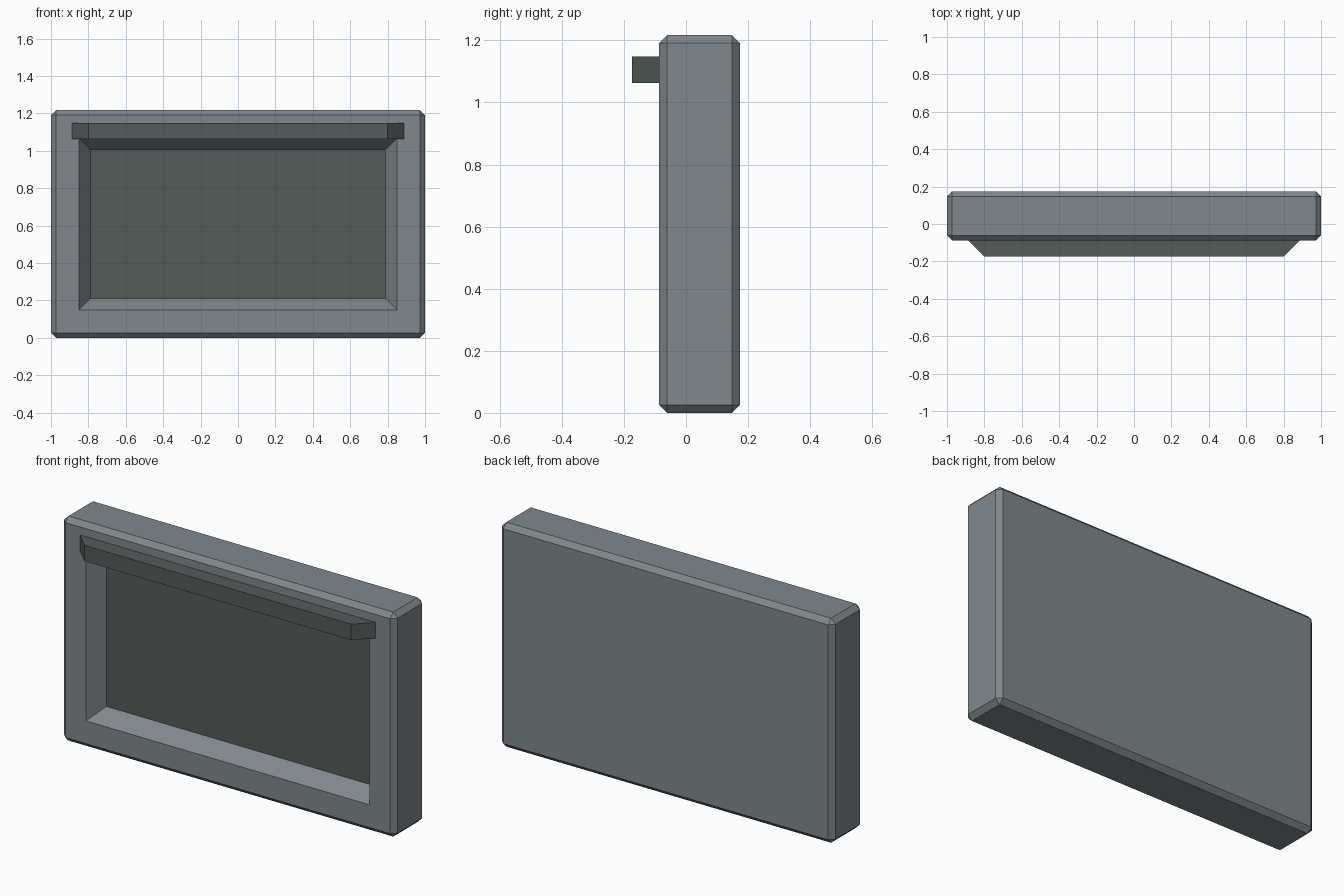
import bpy, bmesh
from mathutils import Vector

if "Cube" in bpy.data.objects:
    bpy.data.objects.remove(bpy.data.objects["Cube"])


def material(name, rgb):
    m = bpy.data.materials.new(name)
    m.diffuse_color = (*rgb, 1)
    m.use_nodes = True
    m.node_tree.nodes["Principled BSDF"].inputs["Base Color"].default_value = m.diffuse_color
    return m


grey = material("grey enamel", (0.215, 0.243, 0.262))
dark = material("dark glass", (0.086, 0.104, 0.098))

FRONT, BACK, HEIGHT = -0.087, 0.174, 1.217


def finish(name, bm, mats):
    me = bpy.data.meshes.new(name)
    bmesh.ops.recalc_face_normals(bm, faces=bm.faces[:])
    bm.to_mesh(me)
    bm.free()
    for m in mats:
        me.materials.append(m)
    ob = bpy.data.objects.new(name, me)
    bpy.context.collection.objects.link(ob)
    return ob


def box(lo, hi):
    bm = bmesh.new()
    bmesh.ops.create_cube(bm, size=1)
    lo, hi = Vector(lo), Vector(hi)
    for v in bm.verts:
        v.co = (lo + hi) / 2 + v.co * (hi - lo)
    return bm


# Door panel: chamfered slab with a sloped window recess in the front
bm = box((-1, FRONT, 0), (1, BACK, HEIGHT))
bmesh.ops.bevel(bm, geom=bm.edges[:], offset=0.026, offset_type='OFFSET',
                segments=1, profile=0.5, affect='EDGES')
bm.normal_update()
window = min(bm.faces, key=lambda f: f.calc_center_median().y)
bmesh.ops.inset_individual(bm, faces=[window], thickness=0.174, depth=0)
bm.normal_update()
bmesh.ops.inset_individual(bm, faces=[window], thickness=0.087, depth=0)
for v in window.verts:
    v.co.y = FRONT + 0.087
window.material_index = 1
finish("door_panel", bm, [grey, dark])

# Handle bar: ends slope inwards towards the front
bm = box((-0.887, -0.174, 1.062), (0.887, FRONT, 1.148))
for v in bm.verts:
    if v.co.y < -0.15:
        v.co.x *= 0.80 / 0.887
finish("door_handle", bm, [dark])
